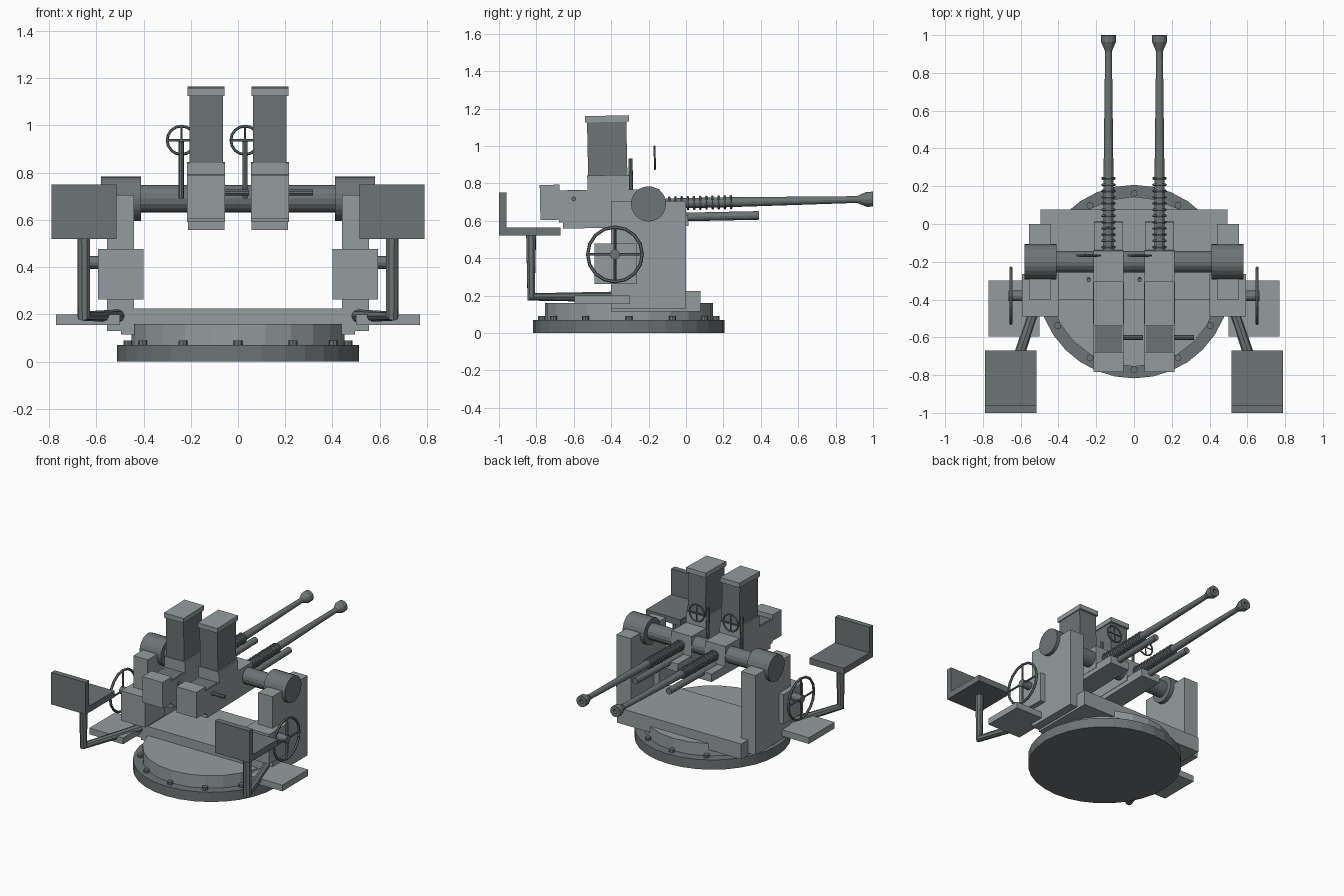
import bpy, bmesh
from math import radians, pi, sin, cos
from mathutils import Vector, Matrix

if "Cube" in bpy.data.objects:
    bpy.data.objects.remove(bpy.data.objects["Cube"])


def material(name, rgb):
    m = bpy.data.materials.new(name)
    m.diffuse_color = (*rgb, 1)
    m.use_nodes = True
    m.node_tree.nodes["Principled BSDF"].inputs["Base Color"].default_value = m.diffuse_color
    return m


LIGHT = material("light_grey_paint", (0.30, 0.335, 0.34))
DARK = material("dark_grey_steel", (0.155, 0.175, 0.18))


def finish(name, bm, mat):
    bmesh.ops.recalc_face_normals(bm, faces=bm.faces)
    me = bpy.data.meshes.new(name)
    bm.to_mesh(me)
    bm.free()
    me.materials.append(mat)
    ob = bpy.data.objects.new(name, me)
    bpy.context.collection.objects.link(ob)
    return ob


def box(name, x, y, z, mat=LIGHT):
    """Box from (min, max) ranges."""
    bm = bmesh.new()
    c = Vector([(r[0] + r[1]) / 2 for r in (x, y, z)])
    d = [abs(r[1] - r[0]) for r in (x, y, z)]
    bmesh.ops.create_cube(bm, size=1, matrix=Matrix.Translation(c) @ Matrix.Diagonal((*d, 1)))
    return finish(name, bm, mat)


def add_rod(bm, a, b, r, n):
    a, b = Vector(a), Vector(b)
    rot = (b - a).to_track_quat('Z', 'Y').to_matrix().to_4x4()
    bmesh.ops.create_cone(bm, cap_ends=True, segments=n, radius1=r, radius2=r,
                          depth=(b - a).length, matrix=Matrix.Translation((a + b) / 2) @ rot)


def rod(name, a, b, r, n=12, mat=DARK):
    bm = bmesh.new()
    add_rod(bm, a, b, r, n)
    return finish(name, bm, mat)


def add_ring(bm, centre, axis, R, r, n=16, m=6):
    """Torus around the given axis."""
    rot = Vector(axis).to_track_quat('Z', 'Y').to_matrix()
    vs = [[bm.verts.new(Vector(centre) + rot @ Vector((
        (R + r * cos(2 * pi * j / m)) * cos(2 * pi * i / n),
        (R + r * cos(2 * pi * j / m)) * sin(2 * pi * i / n),
        r * sin(2 * pi * j / m)))) for j in range(m)] for i in range(n)]
    for i in range(n):
        for j in range(m):
            k, l = (i + 1) % n, (j + 1) % m
            bm.faces.new((vs[i][j], vs[k][j], vs[k][l], vs[i][l]))


def wheel(name, centre, axis, arms, R, r):
    """Ring with two crossing spokes."""
    bm = bmesh.new()
    c = Vector(centre)
    add_ring(bm, c, axis, R - r, r)
    for d in arms:
        d = Vector(d) * (R - r)
        add_rod(bm, c - d, c + d, r * 0.8, 6)
    return finish(name, bm, DARK)


def lathe_y(name, x, z, profile, n=12, mat=DARK):
    """Closed surface spun around a y-directed axis; profile is (radius, y)."""
    bm = bmesh.new()
    rings = [[bm.verts.new((x + r * cos(2 * pi * i / n), y, z + r * sin(2 * pi * i / n)))
              for i in range(n)] for r, y in profile]
    for a, b in zip(rings, rings[1:]):
        for i in range(n):
            bm.faces.new((a[i], a[(i + 1) % n], b[(i + 1) % n], b[i]))
    bm.faces.new(rings[0])
    bm.faces.new(rings[-1])
    return finish(name, bm, mat)


def pipe(name, points, r):
    """Mitred round pipe through points."""
    cu = bpy.data.curves.new(name, 'CURVE')
    cu.dimensions = '3D'
    cu.bevel_depth, cu.bevel_resolution, cu.use_fill_caps = r, 2, True
    sp = cu.splines.new('POLY')
    sp.points.add(len(points) - 1)
    for p, co in zip(sp.points, points):
        p.co = (*co, 1)
    tmp = bpy.data.objects.new(name + "_path", cu)
    bpy.context.collection.objects.link(tmp)
    bm = bmesh.new()
    bm.from_mesh(tmp.to_mesh())
    for f in bm.faces:
        f.smooth = False
    tmp.to_mesh_clear()
    bpy.data.objects.remove(tmp)
    return finish(name, bm, DARK)


# Round base with bolts, and the rotating platform
CY = -0.305
rod("base_flange", (0, CY, 0), (0, CY, 0.07), 0.512, 32)
rod("base_turntable", (0, CY, 0.07), (0, CY, 0.16), 0.45, 24, LIGHT)
bm = bmesh.new()
for i in range(12):
    x, y = 0.466 * sin(i * pi / 6), CY + 0.466 * cos(i * pi / 6)
    add_rod(bm, (x, y, 0.065), (x, y, 0.09), 0.019, 8)
finish("flange_bolts", bm, DARK)
box("platform", (-0.495, 0.495), (-0.4, 0.078), (0.115, 0.225))

# Trunnion shaft across the mount
PIVOT = Vector((0, -0.2, 0.69))
rod("cross_shaft", (-0.45, -0.2, 0.69), (0.45, -0.2, 0.69), 0.058, 16)

# Side supports, training gear, foot boards and seats, both sides
for s, side in ((-1, "left"), (1, "right")):
    box(side + "_pillar", (s * 0.44, s * 0.555), (-0.4, 0), (0.13, 0.705))
    rod(side + "_trunnion_drum", (s * 0.41, -0.2, 0.69), (s * 0.58, -0.2, 0.69), 0.094, 24)
    box(side + "_gearbox", (s * 0.4, s * 0.592), (-0.49, -0.265), (0.262, 0.477))
    rod(side + "_handwheel_shaft", (s * 0.58, -0.38, 0.42), (s * 0.665, -0.38, 0.42), 0.027)
    wheel(side + "_handwheel", (s * 0.652, -0.38, 0.42), (1, 0, 0),
          ((0, 1, 0), (0, 0, 1)), 0.155, 0.009)
    box(side + "_foot_board", (s * 0.5, s * 0.77), (-0.595, -0.3), (0.155, 0.2))
    pipe(side + "_seat_arm", [(s * 0.5, -0.37, 0.193), (s * 0.653, -0.828, 0.193),
                              (s * 0.653, -0.828, 0.53)], 0.028)
    box(side + "_seat", (s * 0.515, s * 0.79), (-1, -0.67), (0.52, 0.565), DARK)
    box(side + "_seat_back", (s * 0.515, s * 0.79), (-1, -0.96), (0.56, 0.75), DARK)

# Twin guns, modelled level and then raised slightly around the shaft
TILT = Matrix.Translation(PIVOT) @ Matrix.Rotation(radians(1.2), 4, 'X') @ Matrix.Translation(-PIVOT)
for gx, side in ((-0.135, "left"), (0.135, "right")):
    def span(w):
        return (gx - w / 2, gx + w / 2)

    parts = [
        box(side + "_receiver", span(0.16), (-0.68, -0.14), (0.6, 0.768)),
        box(side + "_receiver_cover", span(0.145), (-0.675, -0.53), (0.76, 0.772), DARK),
        box(side + "_breech_block", span(0.16), (-0.78, -0.675), (0.615, 0.803)),
        box(side + "_cradle", span(0.155), (-0.66, 0.01), (0.567, 0.625)),
        box(side + "_magazine_base", span(0.162), (-0.525, -0.305), (0.76, 0.848)),
        box(side + "_magazine", span(0.142), (-0.52, -0.31), (0.84, 1.14), DARK),
        box(side + "_magazine_cap", span(0.157), (-0.53, -0.295), (1.132, 1.166)),
        rod(side + "_charging_handle", (gx, -0.6, 0.725), (gx + 0.182, -0.6, 0.725), 0.013, 10),
        rod(side + "_recoil_tube", (gx, -0.14, 0.616), (gx, 0.388, 0.616), 0.023),
        lathe_y(side + "_barrel", gx, 0.69, [
            (0.027, -0.2), (0.027, 0.2), (0.018, 0.915), (0.04, 0.965), (0.04, 1.0),
            (0.014, 1.0), (0.012, 0.93)]),
    ]
    # Recoil spring coils
    bm = bmesh.new()
    for i in range(12):
        add_ring(bm, (gx, -0.122 + i * 0.033, 0.69), (0, 1, 0), 0.031, 0.0075, 12, 6)
    parts.append(finish(side + "_recoil_spring", bm, DARK))
    for ob in parts:
        ob.data.transform(TILT)

    # Sight post and ring sight
    sx = gx - 0.105
    rod(side + "_sight_post", (sx, -0.292, 0.69), (sx, -0.297, 0.932), 0.011, 8)
    wheel(side + "_ring_sight", (sx, -0.167, 0.937), (0, 1, 0.03),
          ((1, 0, 0), (0, -0.03, 1)), 0.066, 0.006)
